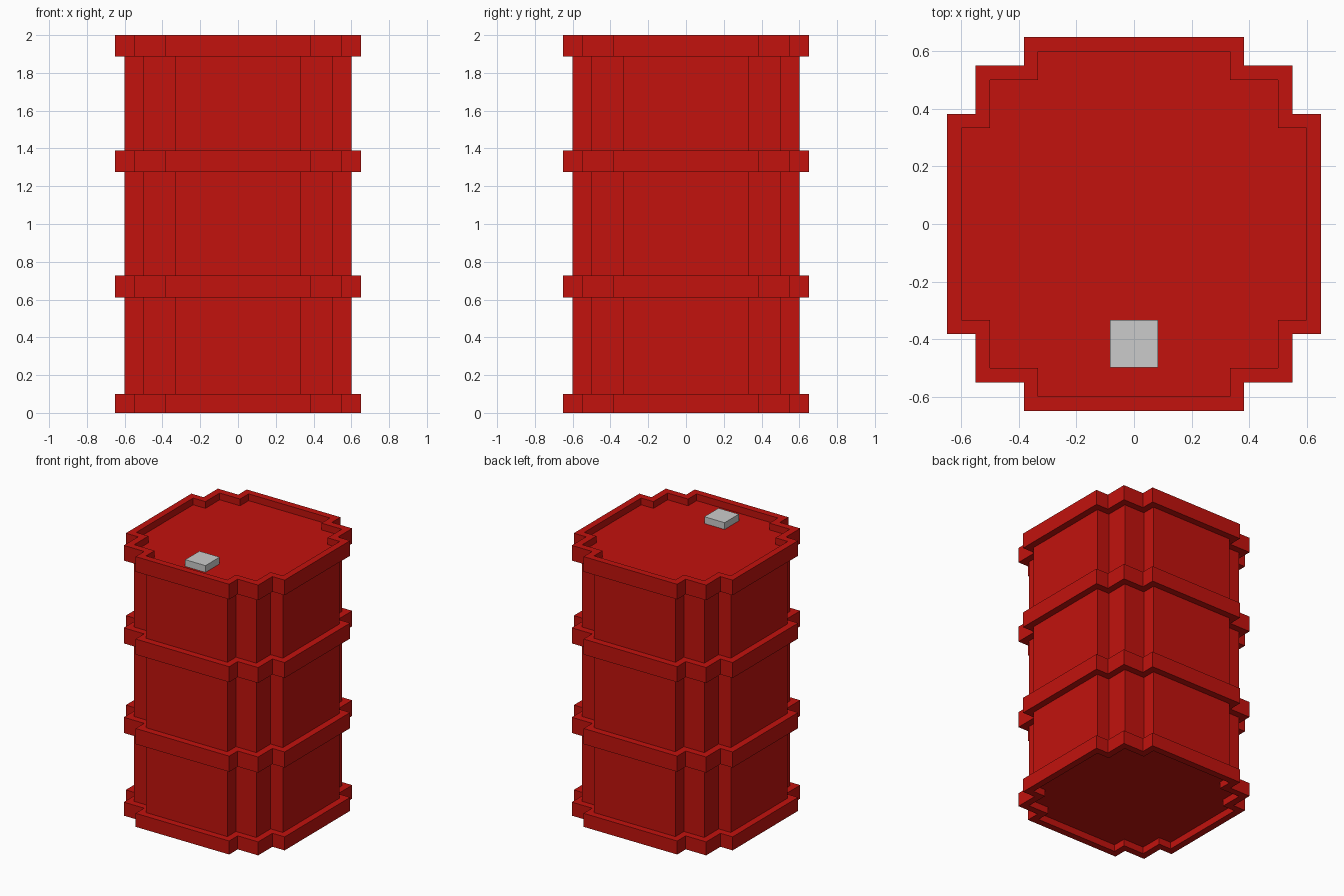
import bpy, bmesh

if "Cube" in bpy.data.objects:
    bpy.data.objects.remove(bpy.data.objects["Cube"])


def material(name, color):
    m = bpy.data.materials.new(name)
    m.diffuse_color = color
    m.use_nodes = True
    m.node_tree.nodes["Principled BSDF"].inputs["Base Color"].default_value = m.diffuse_color
    return m


def outline(grow):
    """Stepped-corner outline, pushed outward by grow."""
    a, b, c = 0.333 + grow, 0.5 + grow, 0.6 + grow
    corner = [(c, a), (b, a), (b, b), (a, b), (a, c)]
    pts = []
    for _ in range(4):
        pts += corner
        corner = [(-y, x) for x, y in corner]
    return pts


def loft(name, profile, mat):
    """Sweep (grow, z) steps around the outline and cap both ends."""
    bm = bmesh.new()
    rings = [[bm.verts.new((x, y, z)) for x, y in outline(g)] for g, z in profile]
    for lo, hi in zip(rings, rings[1:]):
        n = len(lo)
        for i in range(n):
            j = (i + 1) % n
            bm.faces.new((lo[i], lo[j], hi[j], hi[i]))
    bm.faces.new(rings[0][::-1])
    bm.faces.new(rings[-1])
    bmesh.ops.recalc_face_normals(bm, faces=bm.faces)
    mesh = bpy.data.meshes.new(name)
    bm.to_mesh(mesh)
    bm.free()
    mesh.materials.append(mat)
    obj = bpy.data.objects.new(name, mesh)
    bpy.context.collection.objects.link(obj)
    return obj


red = material("red_paint", (0.54, 0.006, 0.004, 1))
steel = material("grey_steel", (0.54, 0.54, 0.54, 1))
HOOP = 0.05
LID_Z, BASE_Z = 1.95, 0.05

# Barrel: recessed base, four hoops, recessed lid
profile = [(0, BASE_Z), (0, 0), (HOOP, 0), (HOOP, 0.1), (0, 0.1)]
for z0, z1 in ((0.612, 0.728), (1.275, 1.39)):
    profile += [(0, z0), (HOOP, z0), (HOOP, z1), (0, z1)]
profile += [(0, 1.888), (HOOP, 1.888), (HOOP, 2), (0, 2), (0, LID_Z)]
loft("barrel", profile, red)

# Filler cap on the lid
bpy.ops.mesh.primitive_cube_add(size=1, location=(0, -0.416, LID_Z + 0.025))
cap = bpy.context.object
cap.name = "filler_cap"
cap.scale = (0.166, 0.166, 0.05)
cap.data.materials.append(steel)
